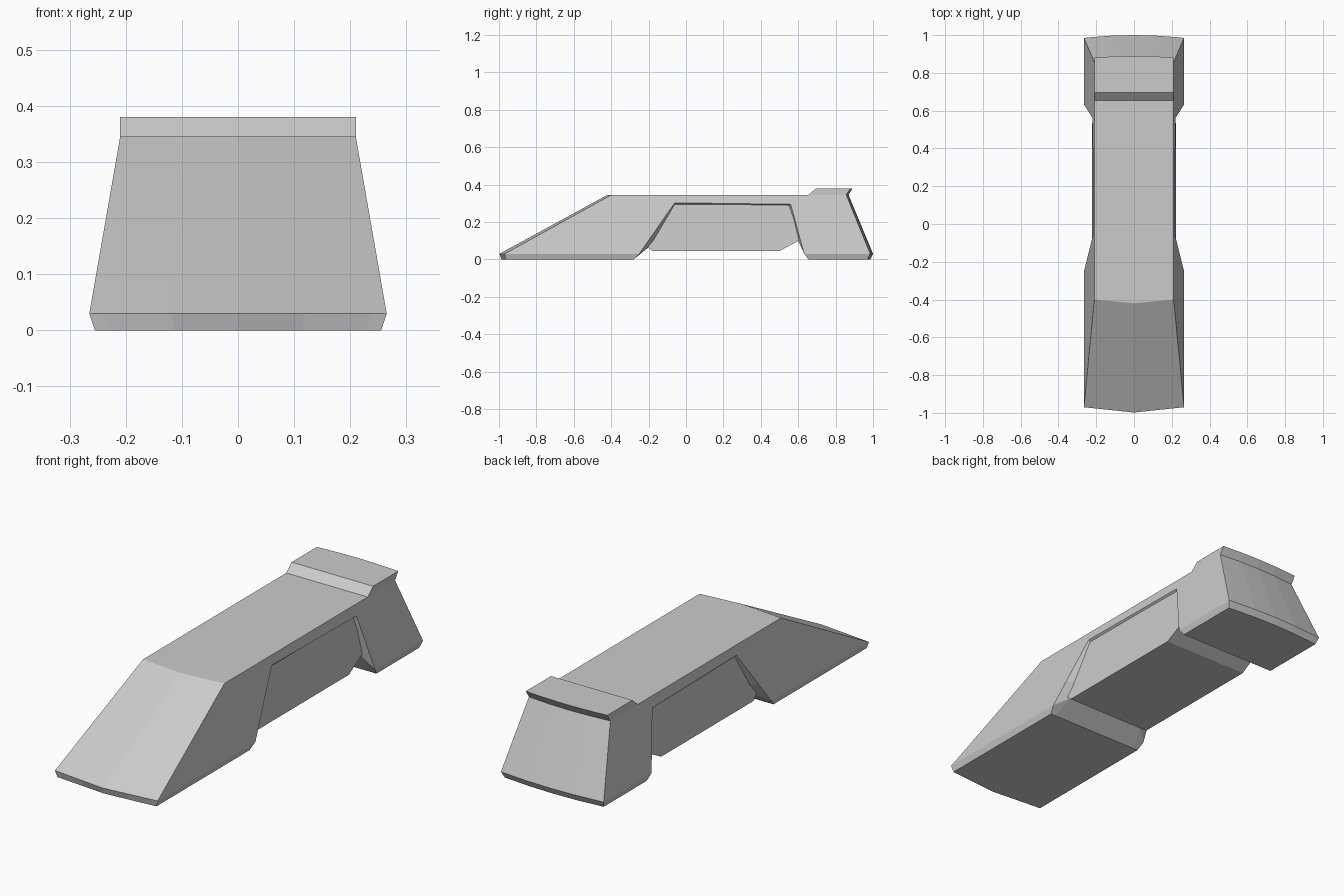
import bpy, bmesh

if "Cube" in bpy.data.objects:
    bpy.data.objects.remove(bpy.data.objects["Cube"])


def hull_width(z):
    # sides lean inwards above the foot chamfer, straight on the raised lip
    if z < 0.03:
        return 0.255
    return max(0.21, 0.265 - 0.055 * (z - 0.03) / 0.315)


def make_object(name, columns, caps):
    # skin a series of matching outlines and close both ends
    bm = bmesh.new()
    rows = [[bm.verts.new(p) for p in col] for col in columns]
    n = len(rows[0])
    for a, b in zip(rows, rows[1:]):
        for i in range(n):
            j = (i + 1) % n
            bm.faces.new((a[i], a[j], b[j], b[i]))
    for row in (rows[0], rows[-1]):
        for cap in caps:
            bm.faces.new([row[i] for i in cap])
    bmesh.ops.recalc_face_normals(bm, faces=bm.faces)
    mesh = bpy.data.meshes.new(name)
    bm.to_mesh(mesh)
    bm.free()
    obj = bpy.data.objects.new(name, mesh)
    bpy.context.collection.objects.link(obj)
    return obj


# Arched outer hull: (y, z, bow at the centre, inner rim of the side notch)
profile = [
    (-0.965, 0.0, -0.022, None),
    (-0.97, 0.03, -0.028, None),
    (-0.40, 0.345, -0.02, None),
    (0.655, 0.345, 0, None),
    (0.695, 0.38, 0, None),
    (0.88, 0.38, 0.01, None),
    (0.857, 0.345, 0.012, None),
    (0.985, 0.03, 0.015, None),
    (0.97, 0.0, 0.015, None),
    (0.655, 0.0, 0, None),
    (0.632, 0.03, 0, (0.60, 0.10)),
    (0.56, 0.295, 0, (0.545, 0.287)),
    (-0.06, 0.303, 0, (-0.06, 0.290)),
    (-0.181, 0.130, 0, (-0.15, 0.125)),
    (-0.25, 0.03, 0, (-0.20, 0.065)),
    (-0.28, 0.0, 0, None),
]


def hull_column(u):
    pts = []
    for y, z, bow, inner in profile:
        w = hull_width(z)
        curve = 1 - abs(u) if bow < 0 else 1 - u * u
        x = u * w
        if inner and abs(u) < 1:
            y, z = inner
            x = u / 0.9 * 0.205
        pts.append((x, y + bow * curve, z))
    return pts


make_object("arched_hull",
            [hull_column(u) for u in (-1, -0.9, -0.45, 0, 0.45, 0.9, 1)],
            [(3, 4, 5, 6), (1, 2, 3, 6, 7, 10, 11, 12, 13, 14),
             (0, 1, 14, 15), (7, 8, 9, 10)])

# Recessed core filling the arch between the two feet
core = [(-0.205, 0.067), (-0.18, 0.045), (0.50, 0.045), (0.605, 0.102),
        (0.61, 0.31), (-0.19, 0.31)]
make_object("recessed_core",
            [[(s * (0.222 - 0.013 * (z - 0.045) / 0.255), y, z) for y, z in core]
             for s in (-1, 1)],
            [tuple(range(len(core)))])
